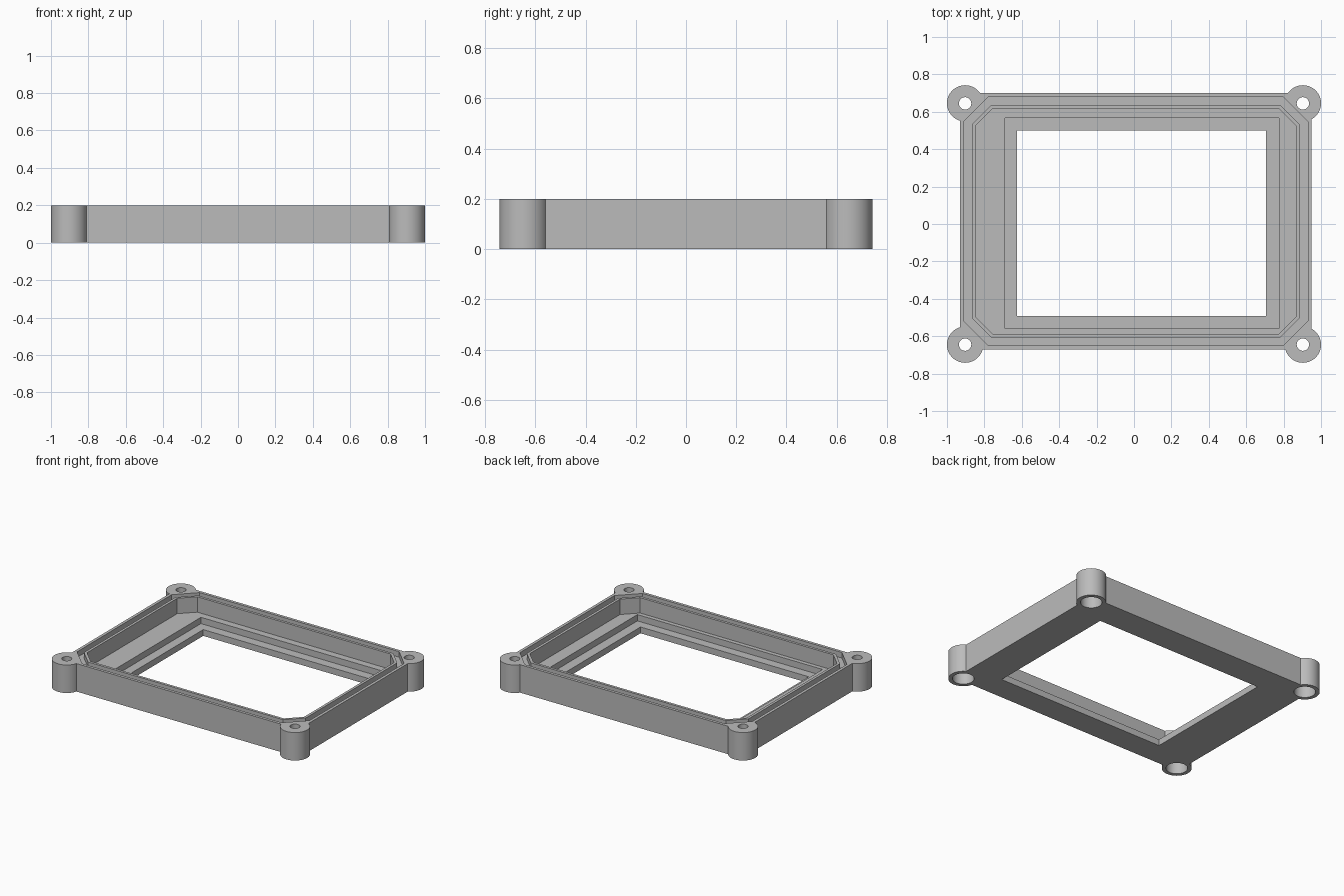
import bpy, bmesh, math

cube = bpy.data.objects.get("Cube")
if cube:
    bpy.data.objects.remove(cube, do_unlink=True)

grey = bpy.data.materials.new("plain grey")
grey.use_nodes = True
grey.diffuse_color = (0.5, 0.5, 0.5, 1)
grey.node_tree.nodes["Principled BSDF"].inputs["Base Color"].default_value = (0.5, 0.5, 0.5, 1)

HEIGHT, OVER = 0.2, 0.05
FLOOR, LEDGE, GROOVE = 0.09, 0.045, 0.16
BODY = (-0.93, 0.95, -0.67, 0.70)


def rectangle(x0, x1, y0, y1):
    return [(x0, y0), (x1, y0), (x1, y1), (x0, y1)]


def octagon(inset):
    """Body outline moved inward, with corners cut at 45 degrees."""
    x0, x1, y0, y1 = (BODY[0] + inset, BODY[1] - inset, BODY[2] + inset, BODY[3] - inset)
    c = 0.142 - inset * (2 - math.sqrt(2))
    return [(x0 + c, y0), (x1 - c, y0), (x1, y0 + c), (x1, y1 - c),
            (x1 - c, y1), (x0 + c, y1), (x0, y1 - c), (x0, y0 + c)]


def circle(x, y, r, n=64):
    return [(x + r * math.cos(math.tau * i / n), y + r * math.sin(math.tau * i / n))
            for i in range(n)]


def prism(name, outer, z0, z1, inner=None):
    """Extrude an outline, or the band between two matching outlines."""
    bm = bmesh.new()
    n = len(outer)
    rings = [[bm.verts.new((x, y, z)) for x, y in line]
             for line in ([outer, inner] if inner else [outer]) for z in (z0, z1)]
    if inner:
        loops = [rings[0], rings[1], rings[3], rings[2], rings[0]]
    else:
        loops = rings
        bm.faces.new(rings[0][::-1])
        bm.faces.new(rings[1])
    for a, b in zip(loops, loops[1:]):
        for i in range(n):
            j = (i + 1) % n
            bm.faces.new((a[i], a[j], b[j], b[i]))
    bmesh.ops.recalc_face_normals(bm, faces=bm.faces)
    mesh = bpy.data.meshes.new(name)
    bm.to_mesh(mesh)
    bm.free()
    mesh.materials.append(grey)
    obj = bpy.data.objects.new(name, mesh)
    bpy.context.collection.objects.link(obj)
    return obj


def combine(target, other, operation):
    mod = target.modifiers.new(operation.lower(), 'BOOLEAN')
    mod.operation, mod.object, mod.solver = operation, other, 'EXACT'
    bpy.context.view_layer.objects.active = target
    bpy.ops.object.modifier_apply(modifier=mod.name)
    bpy.data.objects.remove(other, do_unlink=True)


# Outer block with a round screw post at each corner
frame = prism("bezel_frame", rectangle(*BODY), 0, HEIGHT)
corners = [(sx * 0.903, sy * 0.645) for sx in (-1, 1) for sy in (-1, 1)]
for x, y in corners:
    combine(frame, prism("screw_post", circle(x, y, 0.097), 0, HEIGHT), 'UNION')

# Chamfered cavity, stepped seat and window opening
top = HEIGHT + OVER
cutters = [
    prism("cavity_cutter", octagon(0.082), FLOOR, top),
    prism("seat_cutter", rectangle(-0.69, 0.775, -0.558, 0.567), LEDGE, top),
    prism("window_cutter", rectangle(-0.625, 0.705, -0.493, 0.5), -OVER, top),
    prism("gasket_groove_cutter", octagon(0.021), GROOVE, top, octagon(0.063)),
]

# Screw holes, counterbored from below
for x, y in corners:
    cutters.append(prism("hole_cutter", circle(x, y, 0.033), -OVER, top))
    cutters.append(prism("counterbore_cutter", circle(x, y, 0.07), -OVER, 0.1))
for cutter in cutters:
    combine(frame, cutter, 'DIFFERENCE')

# Smooth the round walls, keep the edges sharp
bpy.ops.object.select_all(action='DESELECT')
frame.select_set(True)
bpy.context.view_layer.objects.active = frame
bpy.ops.object.shade_smooth_by_angle(angle=math.radians(30))
